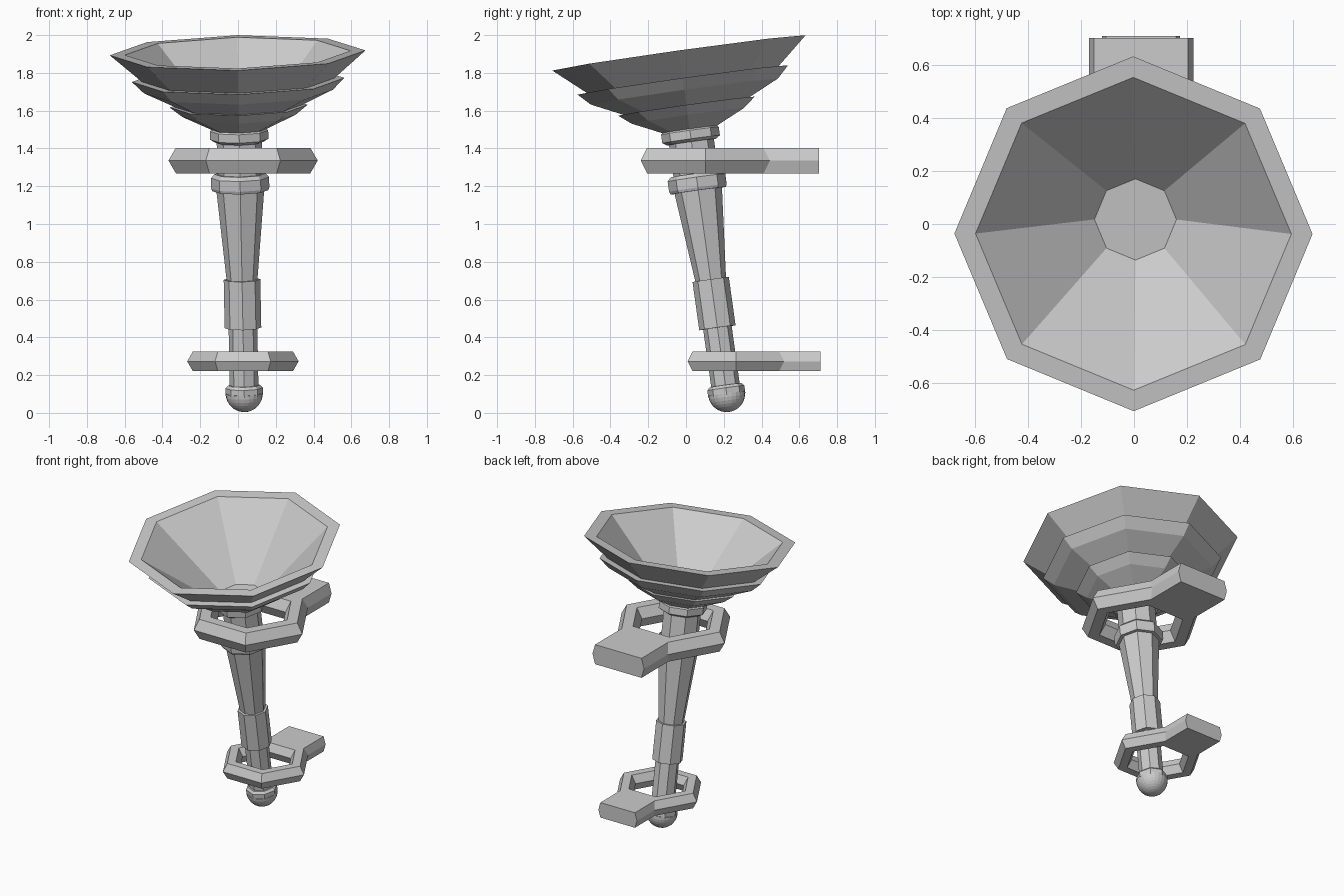
import bpy, bmesh
from math import sin, cos, pi
from mathutils import Vector

if "Cube" in bpy.data.objects:
    bpy.data.objects.remove(bpy.data.objects["Cube"])

# The torch leans forward along this axis, from knob centre to rim centre
BASE, TOP = Vector((0.033, 0.215, 0.102)), Vector((-0.002, -0.037, 1.906))
TILT = Vector((0, 0, 1)).rotation_difference(TOP - BASE)
RIM = (TOP - BASE).length


def finish(name, bm, tilted=False):
    bmesh.ops.recalc_face_normals(bm, faces=bm.faces)
    mesh = bpy.data.meshes.new(name)
    bm.to_mesh(mesh)
    bm.free()
    obj = bpy.data.objects.new(name, mesh)
    bpy.context.collection.objects.link(obj)
    if tilted:
        obj.location = BASE
        obj.rotation_mode = 'QUATERNION'
        obj.rotation_quaternion = TILT
    return obj


def turned(name, profile, sides=8):
    """Spin (radius, height) points round the torch axis and cap both ends."""
    bm = bmesh.new()
    rings = [[bm.verts.new((r * cos(2 * pi * i / sides), r * sin(2 * pi * i / sides), h))
              for i in range(sides)] for r, h in profile]
    for a, b in zip(rings, rings[1:]):
        for i in range(sides):
            j = (i + 1) % sides
            bm.faces.new((a[i], a[j], b[j], b[i]))
    bm.faces.new(rings[0])
    bm.faces.new(rings[-1])
    return finish(name, bm, True)


def bracket(name, centre, major, minor, back):
    """Six-sided ring of hexagonal section with a wall plate behind it."""
    bm = bmesh.new()
    section = [(minor * cos(k * pi / 3), minor * sin(k * pi / 3)) for k in range(6)]
    rings = [[bm.verts.new(((major + u) * cos(i * pi / 3), (major + u) * sin(i * pi / 3), v))
              for u, v in section] for i in range(6)]
    for i in range(6):
        a, b = rings[i], rings[(i + 1) % 6]
        for k in range(6):
            n = (k + 1) % 6
            bm.faces.new((a[k], a[n], b[n], b[k]))
    ring = finish(name + "_ring", bm)
    ring.location = centre

    # plate with pointed side edges, as wide as the back side of the ring
    bm = bmesh.new()
    mid, flat, z = (major + minor) / 2, (major + minor / 2) / 2, minor * sin(pi / 3)
    outline = [(mid, 0), (flat, z), (-flat, z), (-mid, 0), (-flat, -z), (flat, -z)]
    ends = [[bm.verts.new((x, y, h)) for x, h in outline]
            for y in (major * sin(pi / 3), back - centre[1])]
    for k in range(6):
        n = (k + 1) % 6
        bm.faces.new((ends[0][k], ends[0][n], ends[1][n], ends[1][k]))
    for end in ends:
        bm.faces.new(end)
    plate = finish(name + "_wall_plate", bm)
    plate.location = centre


# bowl: stepped outside, flat rim, hollow inside
turned("bowl", [(0.14, 1.41), (0.30, 1.485), (0.365, 1.537), (0.335, 1.537),
                (0.50, 1.615), (0.563, 1.677), (0.51, 1.677),
                (0.677, RIM), (0.597, RIM), (0.155, 1.43)])

# handle and its collars
turned("lower_shaft", [(0.076, 0.0), (0.076, 0.37)])
turned("grip", [(0.097, 0.352), (0.097, 0.61)])
turned("upper_shaft", [(0.08, 0.59), (0.128, 1.10)])
turned("middle_collar", [(0.148, 1.085), (0.154, 1.10), (0.154, 1.155), (0.135, 1.175)])
turned("neck", [(0.12, 1.16), (0.12, 1.36)])
turned("upper_collar", [(0.13, 1.345), (0.154, 1.36), (0.154, 1.405), (0.14, 1.42)])
turned("bottom_collar", [(0.099, -0.01), (0.099, 0.03), (0.085, 0.045)])

# rounded knob at the foot
bm = bmesh.new()
bmesh.ops.create_uvsphere(bm, u_segments=24, v_segments=16, radius=0.098)
bmesh.ops.bisect_plane(bm, geom=bm.verts[:] + bm.edges[:] + bm.faces[:],
                       plane_co=(0, 0, 0.001), plane_no=(0, 0, 1), clear_outer=True)
bmesh.ops.holes_fill(bm, edges=[e for e in bm.edges if e.is_boundary])
finish("knob", bm, True)

# wall brackets
bracket("upper_bracket", (0.027, 0.102, 1.336), 0.317, 0.078, 0.703)
bracket("lower_bracket", (0.026, 0.264, 0.273), 0.235, 0.06, 0.711)
